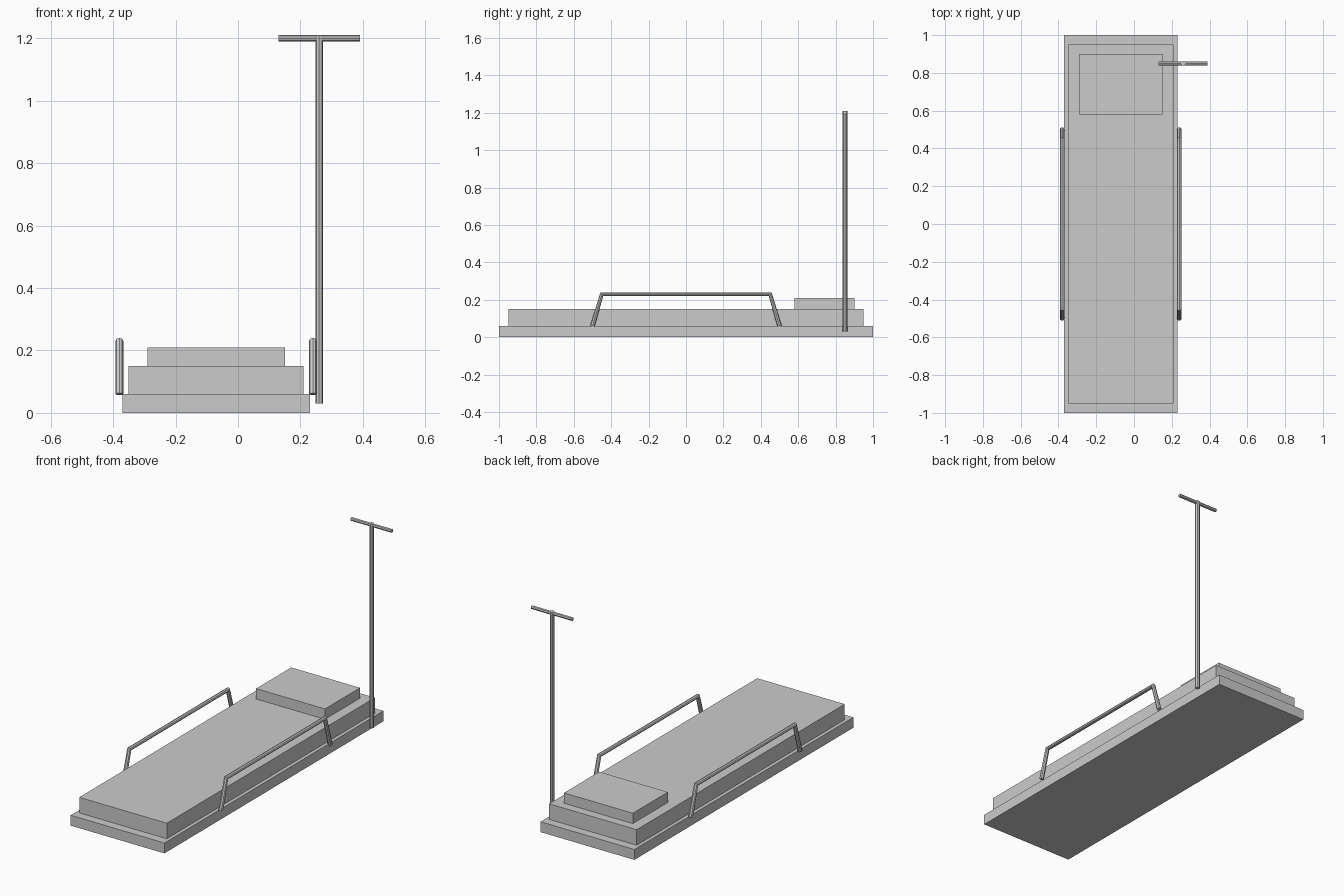
import bpy
from mathutils import Vector

cube = bpy.data.objects.get("Cube")
if cube:
    bpy.data.objects.remove(cube, do_unlink=True)

# Single plain grey for every part
GREY = (0.6, 0.6, 0.6, 1.0)
grey = bpy.data.materials.new("plain_grey")
grey.use_nodes = True
grey.diffuse_color = GREY
grey.node_tree.nodes["Principled BSDF"].inputs["Base Color"].default_value = GREY

BED_X = -0.07


def slab(name, width, y0, y1, z0, z1):
    """Box centred across the bed."""
    bpy.ops.mesh.primitive_cube_add(size=1, location=(BED_X, (y0 + y1) / 2, (z0 + z1) / 2))
    ob = bpy.context.object
    ob.name = name
    ob.scale = (width, y1 - y0, z1 - z0)
    bpy.ops.object.transform_apply(location=False, rotation=False, scale=True)
    ob.data.materials.append(grey)


def tube(name, points, radius):
    """Eight-sided capped tube along a straight-segment path."""
    curve = bpy.data.curves.new(name, "CURVE")
    curve.dimensions = "3D"
    curve.bevel_depth = radius
    curve.bevel_resolution = 2
    curve.use_fill_caps = True
    spline = curve.splines.new("POLY")
    spline.points.add(len(points) - 1)
    for p, co in zip(spline.points, points):
        p.co = (*co, 1)
    spline.use_smooth = False
    ob = bpy.data.objects.new(name, curve)
    bpy.context.collection.objects.link(ob)
    bpy.ops.object.select_all(action="DESELECT")
    ob.select_set(True)
    bpy.context.view_layer.objects.active = ob
    bpy.ops.object.convert(target="MESH")
    ob = bpy.context.object
    ob.name = name
    ob.data.materials.append(grey)


# Stacked bed
slab("base_frame", 0.60, -1.0, 1.0, 0.0, 0.06)
slab("mattress", 0.56, -0.95, 0.95, 0.06, 0.15)
slab("pillow", 0.44, 0.58, 0.90, 0.15, 0.21)

# Side rails
for side, sign in (("left", 1), ("right", -1)):
    x = BED_X + sign * 0.31
    tube(side + "_rail", [(x, -0.5, 0.06), (x, -0.45, 0.23), (x, 0.45, 0.23), (x, 0.5, 0.06)], 0.0125)

# Drip stand
tube("stand_pole", [(0.26, 0.85, 0.03), (0.26, 0.85, 1.21)], 0.0125)
tube("stand_crossbar", [(0.13, 0.85, 1.20), (0.39, 0.85, 1.20)], 0.01)
